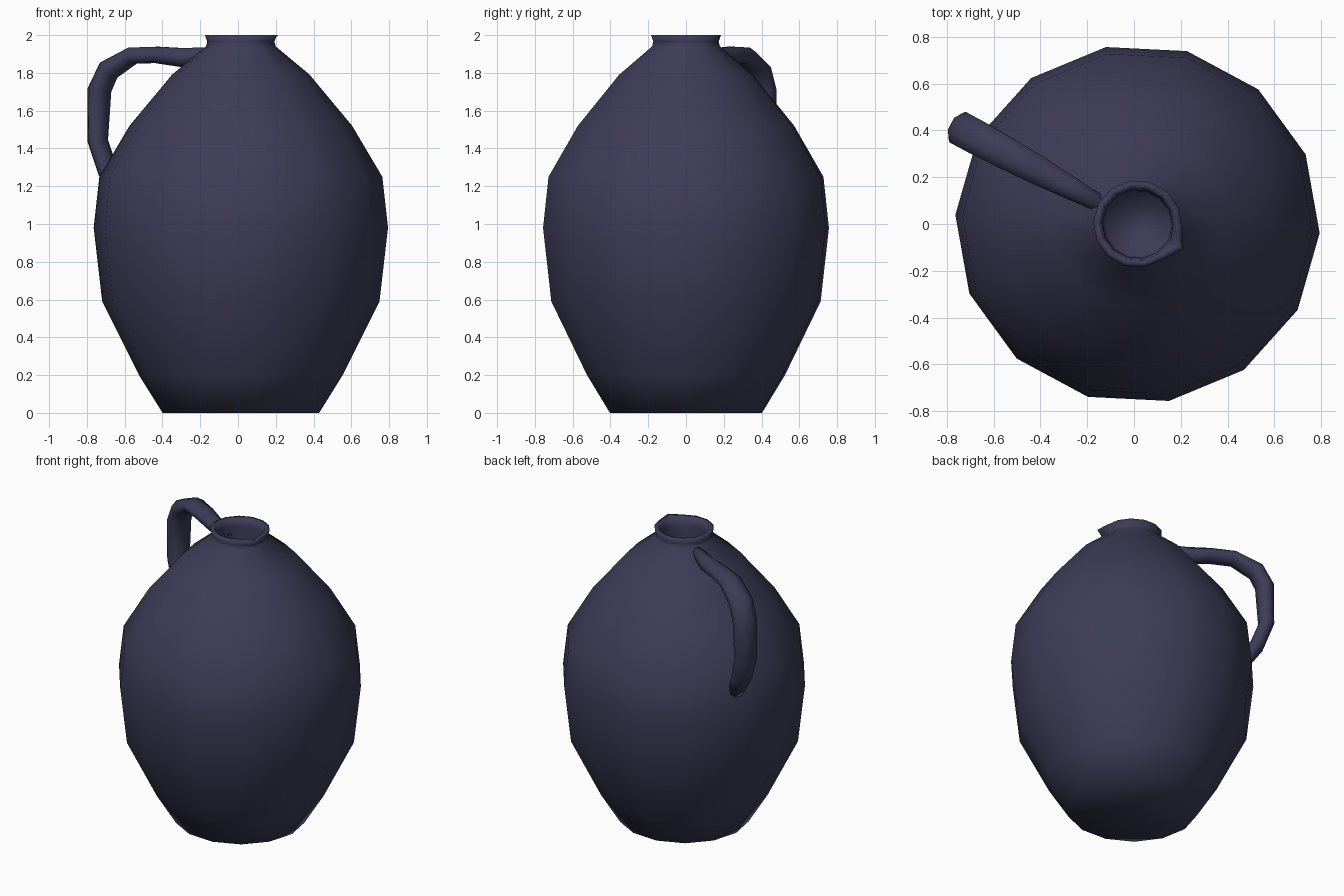
import bpy, math
from mathutils import Vector

if "Cube" in bpy.data.objects:
    bpy.data.objects.remove(bpy.data.objects["Cube"])

CX = 0.015      # jug axis
SIDES = 14
PHASE = math.radians(-2.9)

clay = bpy.data.materials.new("dark slate clay")
clay.diffuse_color = (0.047, 0.045, 0.097, 1)
clay.use_nodes = True
clay.node_tree.nodes["Principled BSDF"].inputs["Base Color"].default_value = clay.diffuse_color


def build(name, rings, caps=True):
    """Skin a list of equal-length point rings into one smooth object."""
    n = len(rings[0])
    verts = [p for ring in rings for p in ring]
    faces = [(i * n + j, i * n + (j + 1) % n, (i + 1) * n + (j + 1) % n, (i + 1) * n + j)
             for i in range(len(rings) - 1) for j in range(n)]
    if caps:
        faces.append(tuple(reversed(range(n))))
        faces.append(tuple(range(len(verts) - n, len(verts))))
    me = bpy.data.meshes.new(name)
    me.from_pydata(verts, [], faces)
    me.materials.append(clay)
    me.polygons.foreach_set("use_smooth", [True] * len(me.polygons))
    ob = bpy.data.objects.new(name, me)
    bpy.context.collection.objects.link(ob)
    return ob


def ring(r, z, spout=0.0):
    """Round ring; spout pulls one corner out toward the front right."""
    pts = []
    for k in range(SIDES):
        a = PHASE + 2 * math.pi * k / SIDES
        rr = r + (spout if k == SIDES - 1 else 0)
        pts.append((CX + rr * math.cos(a), rr * math.sin(a) * 0.985, z))
    return pts


# Body, neck, lip and inside of the mouth: radius, height, spout pull
profile = [(0.415, 0, 0), (0.54, 0.2, 0), (0.735, 0.59, 0), (0.78, 0.98, 0),
           (0.75, 1.25, 0), (0.59, 1.52, 0), (0.365, 1.79, 0), (0.185, 1.94, 0),
           (0.178, 1.965, 0.01), (0.19, 2.0, 0.035), (0.16, 2.0, 0.035),
           (0.15, 1.95, 0.01), (0.15, 1.88, 0), (0.14, 1.75, 0)]
build("jug_body", [ring(*p) for p in profile])

# Handle: distance from axis, height, half width, half thickness
path = [(0.15, 1.915, 0.035, 0.025), (0.34, 1.88, 0.055, 0.055), (0.50, 1.895, 0.068, 0.047),
        (0.65, 1.892, 0.075, 0.047), (0.795, 1.815, 0.08, 0.058), (0.85, 1.71, 0.08, 0.06),
        (0.86, 1.44, 0.075, 0.05), (0.80, 1.28, 0.07, 0.05), (0.72, 1.15, 0.05, 0.04)]
ang = math.radians(151.7)
out = Vector((math.cos(ang), math.sin(ang), 0))
side = Vector((-out.y, out.x, 0))
up = Vector((0, 0, 1))
centres = [Vector((CX, 0, 0)) + out * s + up * z for s, z, _, _ in path]
rings = []
for i, (s, z, w, t) in enumerate(path):
    tangent = (centres[min(i + 1, len(path) - 1)] - centres[max(i - 1, 0)]).normalized()
    normal = side.cross(tangent)
    rings.append([centres[i] + side * w * math.cos(a) + normal * t * math.sin(a)
                  for a in (2 * math.pi * (k + 0.5) / 8 for k in range(8))])
handle = build("handle", rings)

# Consistent outward normals on the handle
import bmesh
bm = bmesh.new()
bm.from_mesh(handle.data)
bmesh.ops.recalc_face_normals(bm, faces=bm.faces)
bm.to_mesh(handle.data)
bm.free()
